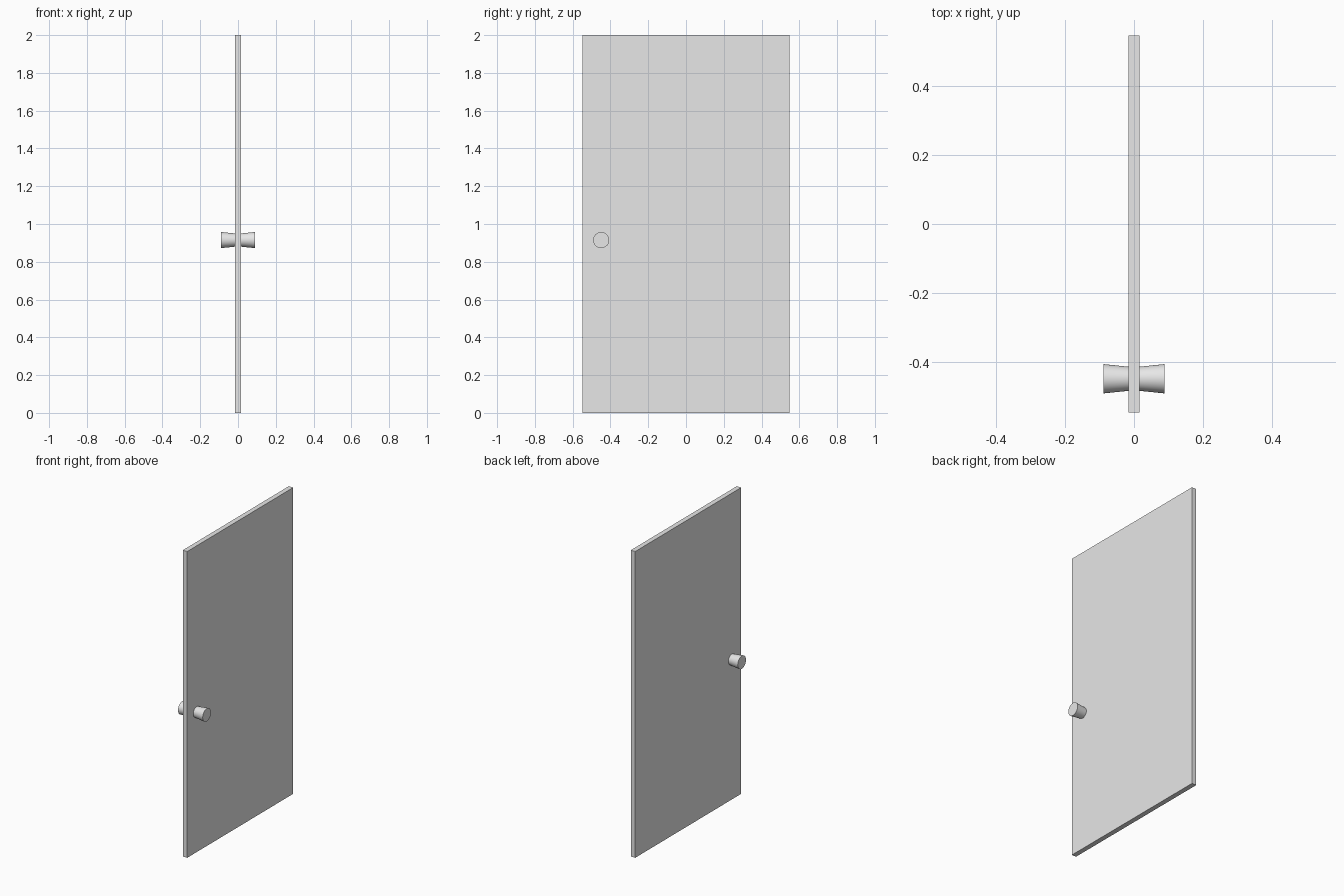
import bpy
import math

cube = bpy.data.objects.get("Cube")
if cube:
    bpy.data.objects.remove(cube, do_unlink=True)

# Single plain grey finish
grey = bpy.data.materials.new("plain_grey")
grey.use_nodes = True
colour = (0.8, 0.8, 0.8, 1.0)
grey.diffuse_color = colour
grey.node_tree.nodes["Principled BSDF"].inputs["Base Color"].default_value = colour

HALF_THICK = 0.016
KNOB_END = 0.089


def finish(name):
    obj = bpy.context.object
    obj.name = name
    obj.data.materials.append(grey)
    bpy.ops.object.transform_apply(location=False, rotation=True, scale=True)
    return obj


# Door panel
bpy.ops.mesh.primitive_cube_add(size=1, location=(0, 0, 1))
bpy.context.object.scale = (2 * HALF_THICK, 1.094, 2)
finish("door_panel")

# Flared knob on each side, narrow end against the panel
for side, name in ((1, "left_knob"), (-1, "right_knob")):
    bpy.ops.mesh.primitive_cone_add(
        vertices=32, radius1=0.035, radius2=0.0425,
        depth=KNOB_END - HALF_THICK,
        location=(side * (KNOB_END + HALF_THICK) / 2, -0.449, 0.915),
        rotation=(0, side * math.pi / 2, 0))
    finish(name)
    bpy.ops.object.shade_smooth_by_angle(angle=math.radians(30))
